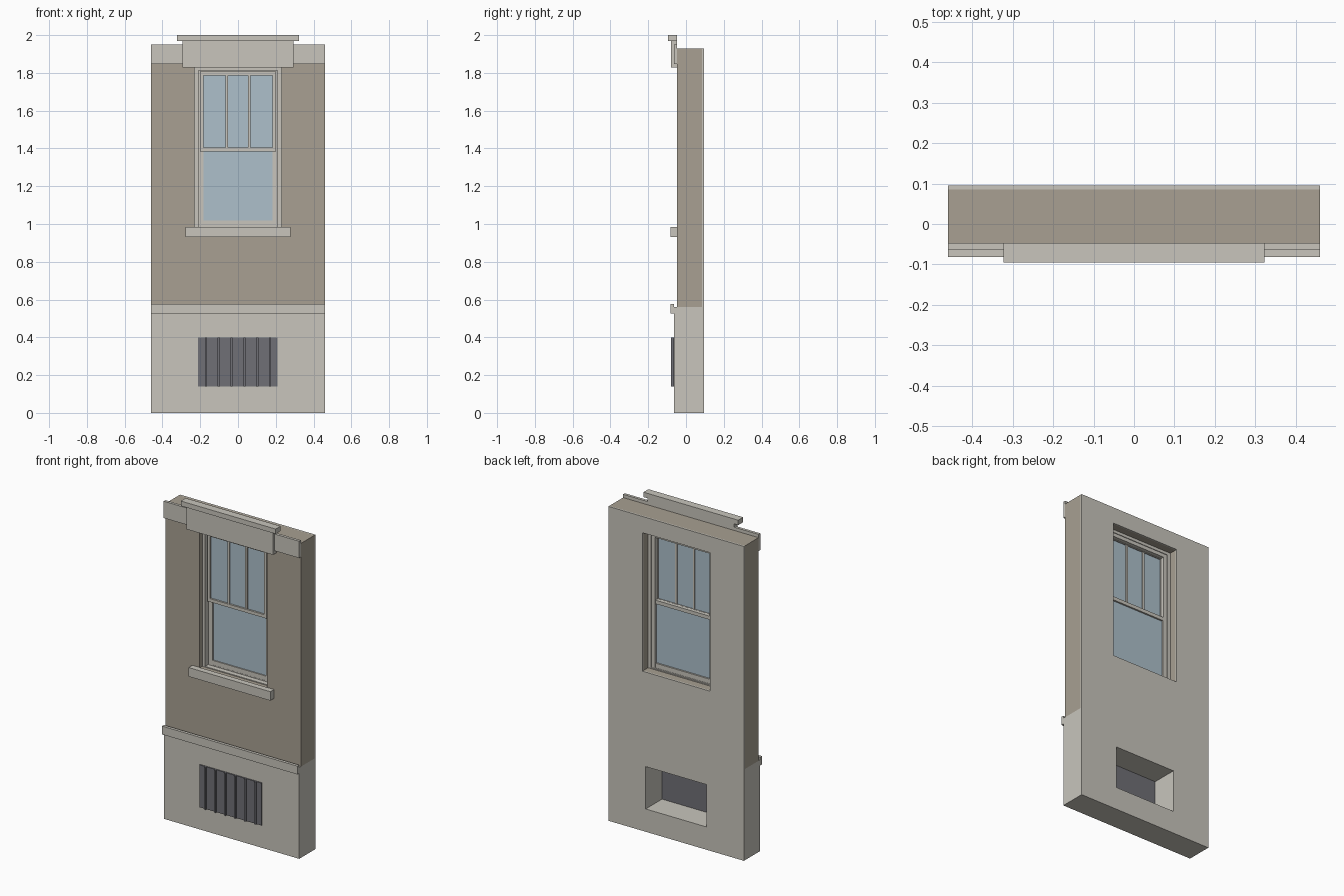
import bpy, bmesh

if "Cube" in bpy.data.objects:
    bpy.data.objects.remove(bpy.data.objects["Cube"])


def material(name, rgb):
    m = bpy.data.materials.new(name)
    m.diffuse_color = (*rgb, 1)
    m.use_nodes = True
    m.node_tree.nodes["Principled BSDF"].inputs["Base Color"].default_value = m.diffuse_color
    return m


STONE = material("pale_stone", (0.578, 0.558, 0.503))
TAN = material("tan_wall", (0.392, 0.352, 0.287))
GLASS = material("blue_glass", (0.423, 0.527, 0.597))
METAL = material("grey_metal", (0.162, 0.162, 0.181))


def finish(name, bm, mat):
    bmesh.ops.recalc_face_normals(bm, faces=bm.faces)
    me = bpy.data.meshes.new(name)
    bm.to_mesh(me)
    bm.free()
    me.materials.append(mat)
    ob = bpy.data.objects.new(name, me)
    bpy.context.collection.objects.link(ob)
    return ob


def box(name, x0, x1, y0, y1, z0, z1, mat):
    bm = bmesh.new()
    bmesh.ops.create_cube(bm, size=1)
    for v in bm.verts:
        v.co = (x0 if v.co.x < 0 else x1,
                y0 if v.co.y < 0 else y1,
                z0 if v.co.z < 0 else z1)
    return finish(name, bm, mat)


def ring(name, w, z0, z1, hw, h0, h1, y0, y1, mat):
    """Rectangular slab of half width w with a rectangular hole of half width hw."""
    bm = bmesh.new()

    def loop(y, a, b, c):
        return [bm.verts.new(p) for p in ((-a, y, b), (a, y, b), (a, y, c), (-a, y, c))]

    fo, fi = loop(y0, w, z0, z1), loop(y0, hw, h0, h1)
    bo, bi = loop(y1, w, z0, z1), loop(y1, hw, h0, h1)
    for a, b in ((fo, fi), (fi, bi), (bi, bo), (bo, fo)):
        for i in range(4):
            j = (i + 1) % 4
            bm.faces.new((a[i], a[j], b[j], b[i]))
    return finish(name, bm, mat)


W = 0.46
# Wall, inner lining and plinth
ring("upper_wall", W, 0.56, 1.93, 0.23, 0.98, 1.83, -0.047, 0.085, TAN)
ring("inner_lining", W, 0.56, 1.93, 0.23, 0.98, 1.83, 0.085, 0.095, STONE)
ring("plinth", W, 0, 0.56, 0.207, 0.14, 0.4, -0.063, 0.095, STONE)
box("plinth_band", -W, W, -0.081, -0.063, 0.525, 0.576, STONE)

# Cornice, lintel and cap
for side, s in (("left", -1), ("right", 1)):
    xs = sorted((s * 0.293, s * W))
    box(side + "_cornice", *xs, -0.064, -0.047, 1.847, 1.95, STONE)
box("lintel", -0.293, 0.293, -0.079, -0.047, 1.828, 1.97, STONE)
box("lintel_cap", -0.322, 0.322, -0.095, -0.047, 1.97, 2.0, STONE)
box("sill", -0.278, 0.278, -0.083, -0.047, 0.93, 0.985, STONE)

# Window frame, stepped inward
ring("window_casing", 0.23, 0.98, 1.83, 0.21, 0.985, 1.812, -0.018, 0.04, STONE)
ring("window_jamb", 0.21, 0.985, 1.812, 0.185, 0.99, 1.79, 0.012, 0.036, STONE)

# Upper sash with two glazing bars
ring("upper_sash", 0.2, 1.385, 1.807, 0.183, 1.405, 1.787, -0.01, 0.012, STONE)
box("upper_glass", -0.183, 0.183, 0.001, 0.005, 1.405, 1.787, GLASS)
for i, x in enumerate((-0.06, 0.06)):
    box(f"glazing_bar_{i + 1}", x - 0.006, x + 0.006, -0.007, 0.011, 1.405, 1.787, STONE)

# Lower sash behind the upper one
ring("lower_sash", 0.19, 0.985, 1.405, 0.182, 1.018, 1.383, 0.013, 0.034, STONE)
box("lower_glass", -0.182, 0.182, 0.02, 0.024, 1.018, 1.383, GLASS)

# Vent grille with upright ribs
box("grille_panel", -0.212, 0.208, -0.07, -0.063, 0.14, 0.4, METAL)
for i in range(6):
    x = -0.17 + 0.068 * i
    box(f"grille_rib_{i + 1}", x - 0.006, x + 0.006, -0.079, -0.07, 0.14, 0.4, METAL)
